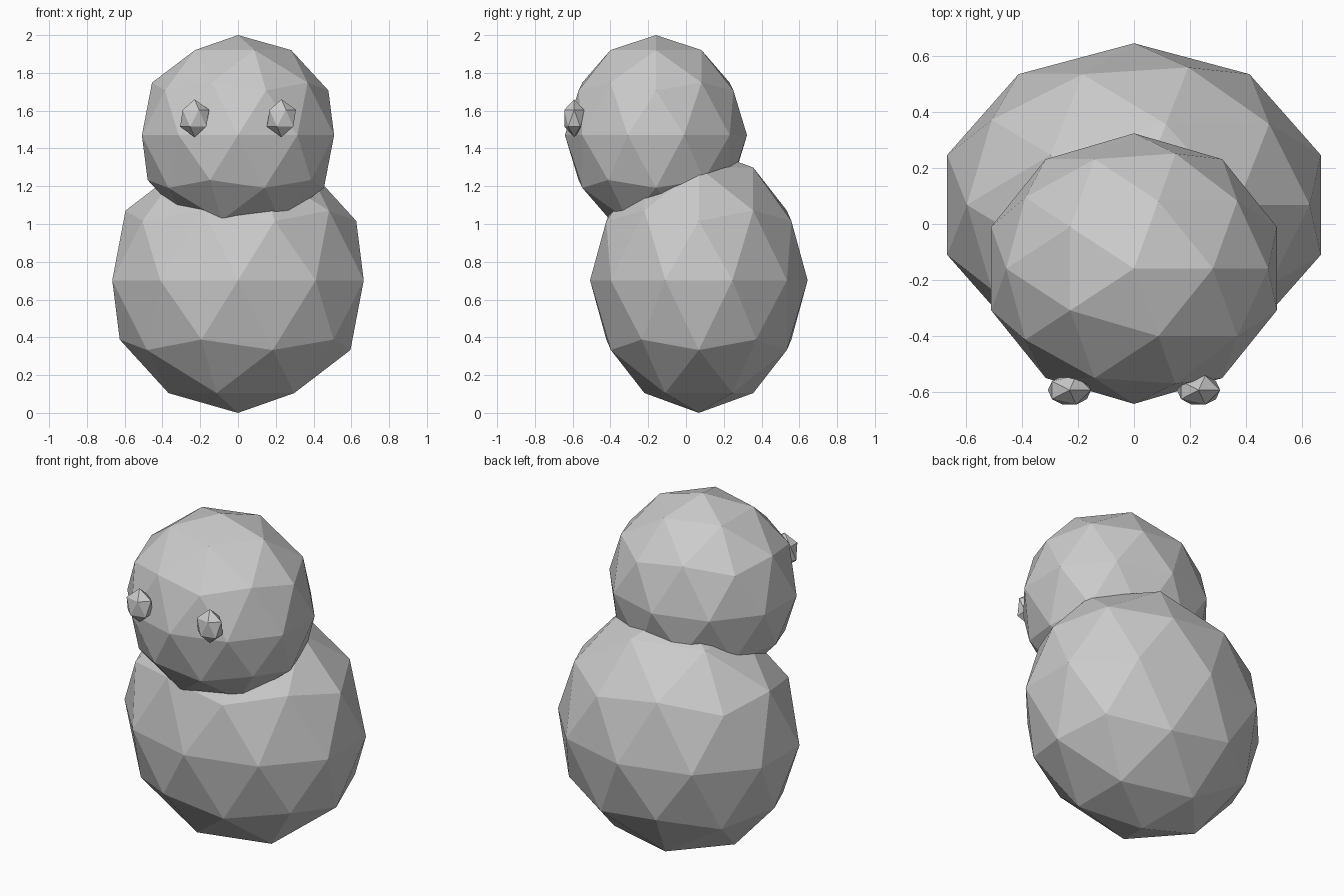
import bpy

if "Cube" in bpy.data.objects:
    bpy.data.objects.remove(bpy.data.objects["Cube"])


def ball(name, subdivisions, centre, radii):
    """Flat-faced stretched icosphere."""
    bpy.ops.mesh.primitive_ico_sphere_add(subdivisions=subdivisions, radius=1, location=centre)
    ob = bpy.context.object
    ob.name = name
    ob.scale = radii
    bpy.ops.object.transform_apply(location=False, rotation=False, scale=True)
    return ob


# Large lower ball
ball("body", 2, (0, 0.068, 0.702), (0.70, 0.576, 0.702))

# Smaller upper ball, leaning forward
ball("head", 2, (0, -0.159, 1.47), (0.535, 0.482, 0.53))

# Pair of small faceted eyes (same facet direction on both sides)
for side, x in (("left", -0.23), ("right", 0.23)):
    ball("eye_" + side, 1, (x, -0.592, 1.56), (0.086, 0.061, 0.10))
